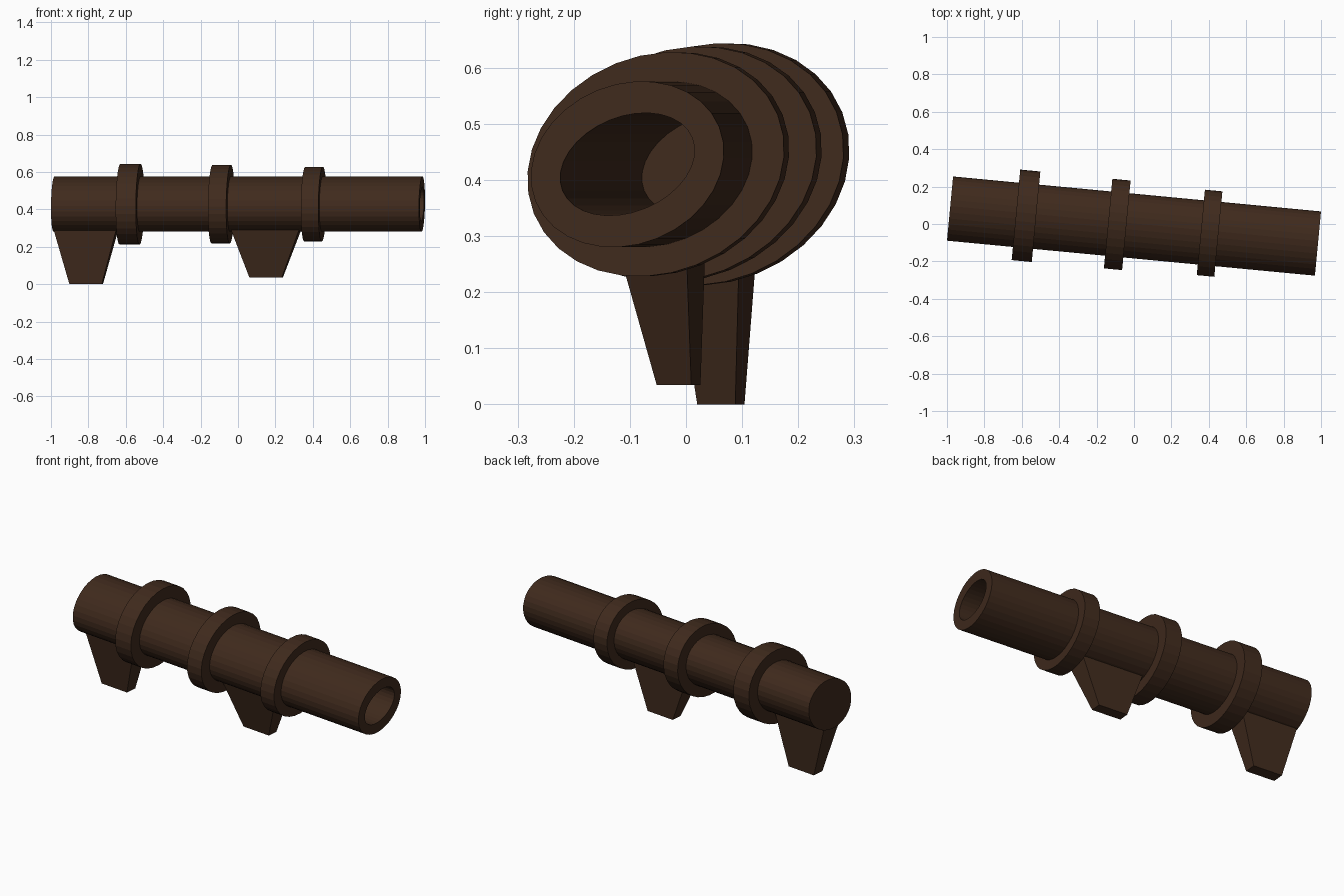
import bpy, bmesh
from math import sin, cos, pi, radians
from mathutils import Matrix, Vector

if "Cube" in bpy.data.objects:
    bpy.data.objects.remove(bpy.data.objects["Cube"])

YAW = radians(-5.43)     # heading of the barrel in plan
TILT = radians(22)       # lean of the oval cross-section
SIDES = 32
FRAME = Matrix.Translation((0, -0.011, 0.428)) @ Matrix.Rotation(YAW, 4, 'Z')

brown = bpy.data.materials.new("dark_brown")
brown.diffuse_color = (0.05, 0.023, 0.012, 1)
brown.use_nodes = True
brown.node_tree.nodes["Principled BSDF"].inputs["Base Color"].default_value = brown.diffuse_color


def finish(name, bm):
    bmesh.ops.recalc_face_normals(bm, faces=bm.faces)
    mesh = bpy.data.meshes.new(name)
    bm.to_mesh(mesh)
    bm.free()
    mesh.materials.append(brown)
    obj = bpy.data.objects.new(name, mesh)
    obj.matrix_world = FRAME
    bpy.context.collection.objects.link(obj)
    return obj


def oval(bm, x, a, b):
    """Loop of vertices on a leaning ellipse across the barrel axis."""
    loop = []
    for i in range(SIDES):
        t = 2 * pi * i / SIDES
        u, v = a * cos(t), b * sin(t)
        loop.append(bm.verts.new((x, u * cos(TILT) - v * sin(TILT),
                                  u * sin(TILT) + v * cos(TILT))))
    return loop


def lathe(name, sections, closed):
    """Skin a list of (x, a, b) ovals; close into a ring or cap both ends."""
    bm = bmesh.new()
    loops = [oval(bm, *s) for s in sections]
    pairs = list(zip(loops, loops[1:]))
    if closed:
        pairs.append((loops[-1], loops[0]))
    else:
        bm.faces.new(loops[0])
        bm.faces.new(loops[-1])
    for p, q in pairs:
        for i in range(SIDES):
            j = (i + 1) % SIDES
            bm.faces.new((p[i], p[j], q[j], q[i]))
    return finish(name, bm)


def leg(name, bottom, top):
    """Tapered block; each end is (x, y, z, half length, half width)."""
    bm = bmesh.new()
    rings = []
    for x, y, z, hx, hy in (bottom, top):
        rings.append([bm.verts.new((x + sx * hx, y + sy * hy, z - 0.428))
                      for sx, sy in ((-1, -1), (1, -1), (1, 1), (-1, 1))])
    lo, hi = rings
    bm.faces.new(lo)
    bm.faces.new(hi)
    for i in range(4):
        j = (i + 1) % 4
        bm.faces.new((lo[i], lo[j], hi[j], hi[i]))
    return finish(name, bm)


# Barrel with a deep bore, closed at the left end
lathe("barrel", [(-0.988, 0.1774, 0.1426), (0.988, 0.1774, 0.1426),
                 (0.988, 0.1253, 0.0847), (-0.55, 0.1253, 0.0847)], False)

# Reinforcing bands, inner wall buried in the barrel
for name, x, half, a, b in (("rear_band", -0.58, 0.054, 0.2485, 0.2101),
                            ("middle_band", -0.09, 0.049, 0.2467, 0.2034),
                            ("front_band", 0.406, 0.047, 0.2354, 0.1936)):
    lathe(name, [(x - half, a, b), (x + half, a, b),
                 (x + half, 0.170, 0.136), (x - half, 0.170, 0.136)], True)

# Supporting legs
leg("rear_leg", (-0.815, -0.004, 0.0, 0.087, 0.034),
    (-0.815, -0.016, 0.305, 0.172, 0.062))
leg("front_leg", (0.15, 0.012, 0.035, 0.087, 0.031),
    (0.153, -0.022, 0.31, 0.19, 0.065))
